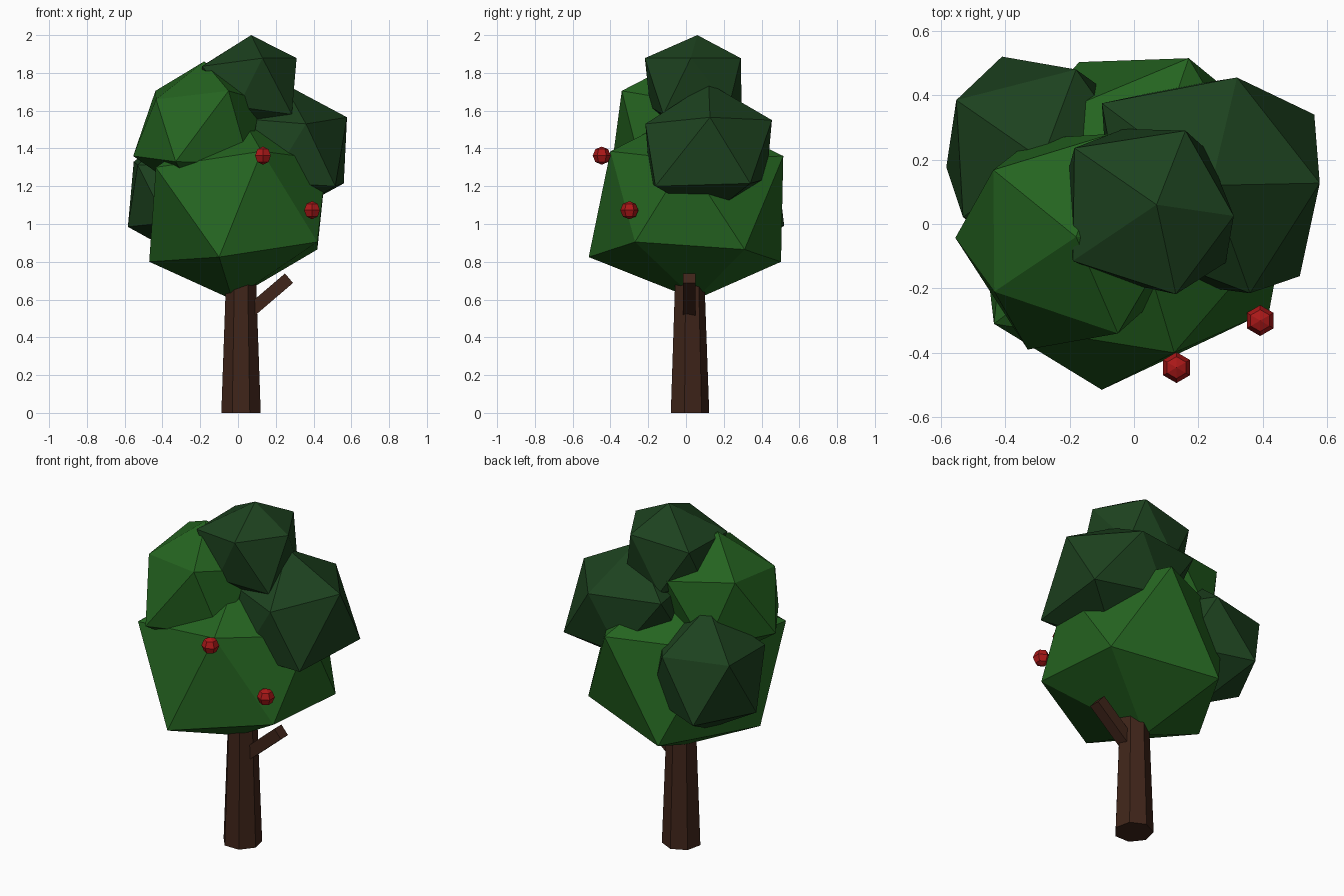
import bpy, bmesh
from mathutils import Vector, Matrix

if "Cube" in bpy.data.objects:
    bpy.data.objects.remove(bpy.data.objects["Cube"])


def material(name, rgb):
    m = bpy.data.materials.new(name)
    m.diffuse_color = (*rgb, 1)
    m.use_nodes = True
    m.node_tree.nodes["Principled BSDF"].inputs["Base Color"].default_value = m.diffuse_color
    return m


BARK = material("bark", (0.050, 0.018, 0.010))
LIGHT = material("light_leaf", (0.018, 0.127, 0.0145))
DARK = material("dark_leaf", (0.012, 0.054, 0.0135))
RED = material("fruit_red", (0.40, 0.009, 0.009))


def finish(name, bm, mat):
    bmesh.ops.recalc_face_normals(bm, faces=bm.faces)
    me = bpy.data.meshes.new(name)
    bm.to_mesh(me)
    bm.free()
    me.materials.append(mat)
    ob = bpy.data.objects.new(name, me)
    bpy.context.collection.objects.link(ob)
    return ob


def leaf_clump(name, centre, radius, mat, pulls):
    """Icosahedron whose nearest corners are pulled to the given points."""
    bm = bmesh.new()
    bmesh.ops.create_icosphere(bm, subdivisions=1, radius=radius,
                               matrix=Matrix.Translation(centre))
    corners = [(v, v.co.copy()) for v in bm.verts]
    for p in pulls:
        p = Vector(p)
        v = min(corners, key=lambda c: (c[1] - p).length)[0]
        v.co = p
    finish(name, bm, mat)


# Trunk: seven-sided taper
bm = bmesh.new()
bmesh.ops.create_cone(bm, cap_ends=True, segments=7, radius1=0.107, radius2=0.081,
                      depth=0.72, matrix=Matrix.Translation((0.016, 0.016, 0.36)))
finish("trunk", bm, BARK)

# Branch stub: square bar from inside the trunk
start, end = Vector((0.042, 0.016, 0.518)), Vector((0.27, 0.016, 0.713))
axis = end - start
side = Vector((0, 1, 0))
d = axis.normalized()
frame = Matrix((d, side, d.cross(side))).transposed().to_4x4()
bm = bmesh.new()
bmesh.ops.create_cube(bm, size=1, matrix=Matrix.Translation((start + end) / 2) @ frame
                      @ Matrix.Diagonal((axis.length, 0.066, 0.066, 1)))
finish("branch", bm, BARK)

# Foliage
leaf_clump("main_foliage", (0.01, 0.01, 1.1), 0.53, LIGHT, [
    (-0.03, 0.05, 0.60), (-0.10, -0.515, 0.825), (0.42, -0.27, 0.905),
    (0.42, 0.31, 0.865), (-0.17, 0.503, 0.80), (-0.47, -0.02, 0.80),
    (0.125, -0.40, 1.385), (-0.435, -0.31, 1.30), (0.17, 0.515, 1.36),
    (0.47, 0.0, 1.34), (0.0, 0.02, 1.60)])
leaf_clump("left_foliage", (-0.21, -0.05, 1.49), 0.37, LIGHT, [
    (-0.18, -0.04, 1.86), (-0.05, -0.34, 1.705), (-0.434, -0.21, 1.66),
    (-0.437, 0.168, 1.705), (-0.07, 0.28, 1.66), (-0.555, -0.043, 1.36),
    (-0.33, -0.39, 1.33)])
leaf_clump("right_foliage", (0.24, 0.12, 1.40), 0.36, DARK, [
    (0.24, 0.12, 1.745), (0.577, 0.127, 1.565), (0.32, 0.455, 1.55),
    (0.36, -0.215, 1.53), (-0.10, 0.375, 1.57), (0.56, 0.34, 1.215),
    (0.515, -0.162, 1.20), (0.17, -0.19, 1.22)])
leaf_clump("back_foliage", (-0.285, 0.20, 1.16), 0.34, DARK, [
    (-0.552, 0.385, 1.33), (-0.18, 0.48, 1.32), (-0.583, 0.177, 0.985),
    (-0.41, 0.52, 0.99), (-0.285, 0.20, 1.54)])
leaf_clump("top_foliage", (0.05, 0.04, 1.72), 0.30, DARK, [
    (0.07, 0.06, 2.0), (-0.185, 0.236, 1.84), (0.16, 0.29, 1.878),
    (0.31, 0.025, 1.878), (0.13, -0.218, 1.878), (-0.19, -0.115, 1.835),
    (0.285, -0.12, 1.58), (0.23, 0.227, 1.62), (0.0, -0.19, 1.62),
    (-0.213, 0.134, 1.62)])

# Fruit
for name, pos in (("upper_fruit", (0.132, -0.446, 1.362)),
                  ("lower_fruit", (0.392, -0.30, 1.073))):
    bm = bmesh.new()
    bmesh.ops.create_uvsphere(bm, u_segments=6, v_segments=4, radius=0.048,
                              matrix=Matrix.Translation(pos))
    finish(name, bm, RED)
